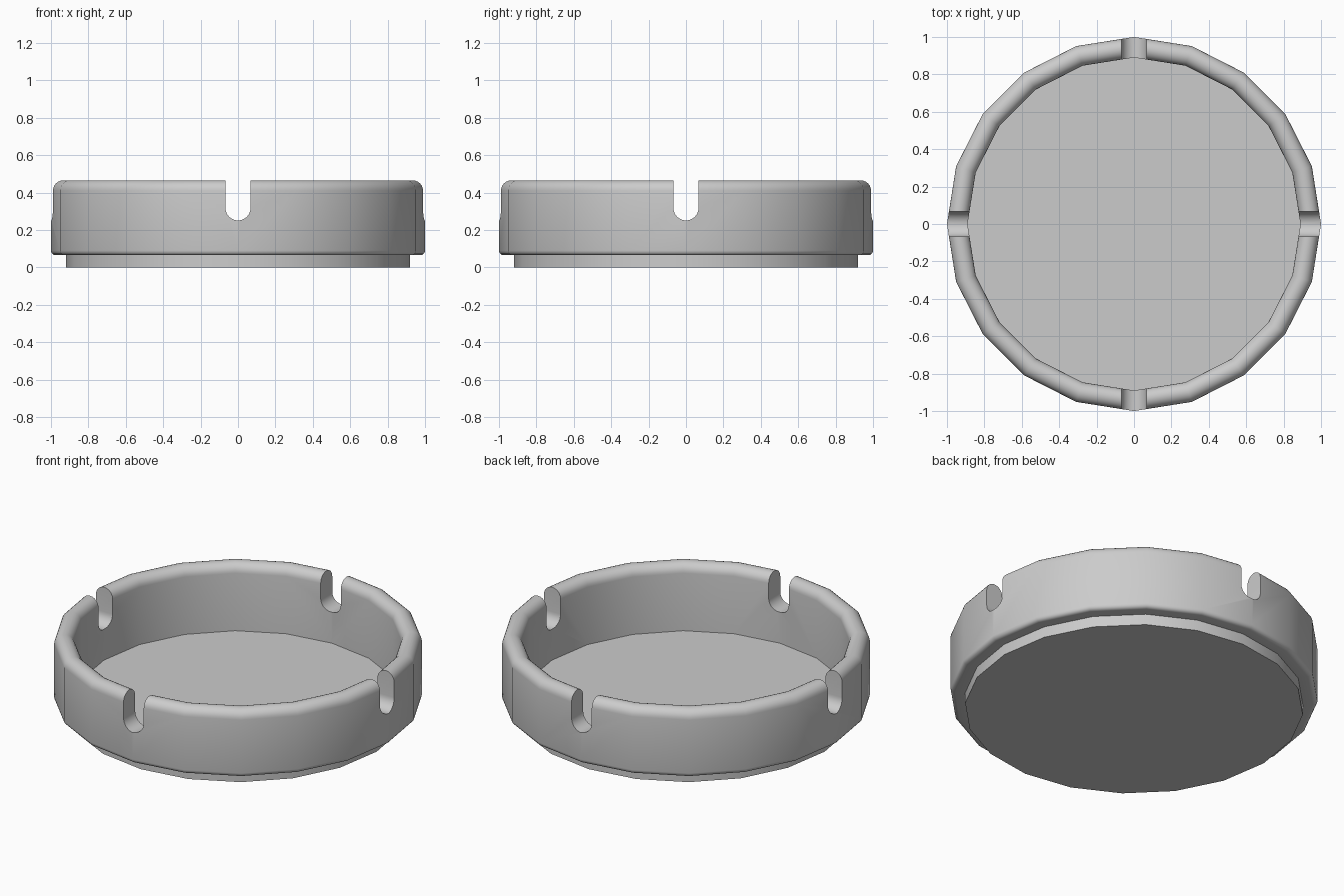
import bpy, bmesh
from math import pi, sin, cos, radians

if "Cube" in bpy.data.objects:
    bpy.data.objects.remove(bpy.data.objects["Cube"])

SIDES = 20

def to_object(name, bm):
    bmesh.ops.recalc_face_normals(bm, faces=bm.faces)
    mesh = bpy.data.meshes.new(name)
    bm.to_mesh(mesh)
    bm.free()
    ob = bpy.data.objects.new(name, mesh)
    bpy.context.collection.objects.link(ob)
    return ob

def arc(cx, cz, r, a0, a1, n):
    return [(cx + r * cos(radians(a0 + (a1 - a0) * i / n)),
             cz + r * sin(radians(a0 + (a1 - a0) * i / n))) for i in range(n + 1)]

def lathe(name, profile):
    """Closed solid from an open profile; end loops are capped."""
    bm = bmesh.new()
    rings = [[bm.verts.new((r * cos(2 * pi * k / SIDES), r * sin(2 * pi * k / SIDES), z))
              for k in range(SIDES)] for r, z in profile]
    for a, b in zip(rings, rings[1:]):
        for k in range(SIDES):
            j = (k + 1) % SIDES
            bm.faces.new((a[k], a[j], b[j], b[k]))
    bm.faces.new(rings[0])
    bm.faces.new(rings[-1])
    return to_object(name, bm)

def notch_cutter(name, turn):
    """U-shaped bar running across the whole bowl."""
    w, zc = 0.067, 0.318
    section = [(w, 0.7), (-w, 0.7)] + arc(0, zc, w, 180, 360, 16)
    bm = bmesh.new()
    face = bm.faces.new([bm.verts.new((-1.2, y, z)) for y, z in section])
    ext = bmesh.ops.extrude_face_region(bm, geom=[face])
    moved = [g for g in ext["geom"] if isinstance(g, bmesh.types.BMVert)]
    bmesh.ops.translate(bm, verts=moved, vec=(2.4, 0, 0))
    ob = to_object(name, bm)
    ob.rotation_euler.z = turn
    ob.hide_render = True
    return ob

# Bowl: recessed foot, rounded lower edge, wall, rolled rim, inner wall, floor
profile = ([(0.92, 0.0), (0.92, 0.065)]
           + arc(0.975, 0.09, 0.025, -90, 0, 4)
           + arc(0.945, 0.41, 0.055, 0, 180, 12)
           + [(0.89, 0.065)])
bowl = lathe("bowl", profile)

# Four rests cut through the rim by two crossing bars
cutters = [notch_cutter("rest_cutter_x", 0), notch_cutter("rest_cutter_y", pi / 2)]
bpy.context.view_layer.objects.active = bowl
bowl.select_set(True)
for c in cutters:
    mod = bowl.modifiers.new(c.name, 'BOOLEAN')
    mod.operation = 'DIFFERENCE'
    mod.solver = 'EXACT'
    mod.object = c
    bpy.ops.object.modifier_apply(modifier=mod.name)
for c in cutters:
    bpy.data.objects.remove(c)

bpy.ops.object.shade_smooth_by_angle(angle=radians(30))
